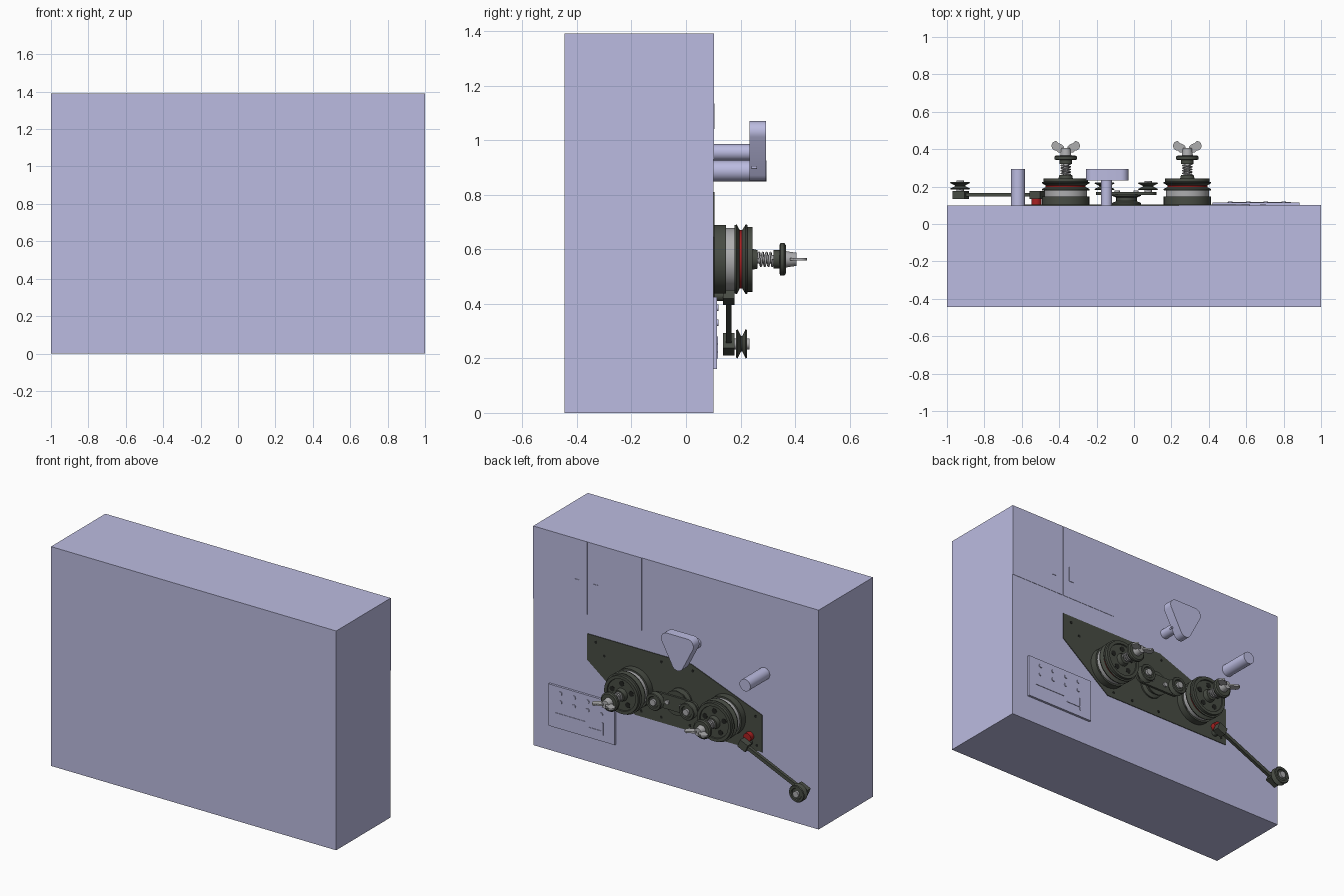
import bpy, bmesh, math
from mathutils import Vector

if "Cube" in bpy.data.objects:
    bpy.data.objects.remove(bpy.data.objects["Cube"], do_unlink=True)


def material(name, r, g, b):
    m = bpy.data.materials.new(name)
    m.use_nodes = True
    m.diffuse_color = (r, g, b, 1)
    m.node_tree.nodes["Principled BSDF"].inputs["Base Color"].default_value = (r, g, b, 1)
    return m


LAVENDER = material("lavender", .5, .5, .75)
DARK = material("dark olive metal", .065, .073, .058)
GREY = material("steel grey", .42, .42, .43)
RED = material("red", .4, .015, .015)
BLACK = material("hole black", .015, .016, .014)
BACK = .1  # y of the cabinet's rear wall


def finish(bm, name, mats, smooth=False):
    bmesh.ops.recalc_face_normals(bm, faces=bm.faces)
    me = bpy.data.meshes.new(name)
    bm.to_mesh(me)
    bm.free()
    ob = bpy.data.objects.new(name, me)
    bpy.context.collection.objects.link(ob)
    for m in mats:
        me.materials.append(m)
    if smooth:
        bpy.ops.object.select_all(action="DESELECT")
        ob.select_set(True)
        bpy.context.view_layer.objects.active = ob
        bpy.ops.object.shade_smooth_by_angle(angle=math.radians(35))
    return ob


def box(name, x0, x1, y0, y1, z0, z1, mat):
    bm = bmesh.new()
    bmesh.ops.create_cube(bm, size=1)
    for v in bm.verts:
        v.co = (x0 + (v.co.x + .5) * (x1 - x0), y0 + (v.co.y + .5) * (y1 - y0),
                z0 + (v.co.z + .5) * (z1 - z0))
    return finish(bm, name, [mat])


def lathe(name, x, z, profile, mat, sides=40, band=None, band_mat=None):
    """Turn (radius, y) points about an axis along y; band lists recoloured segments."""
    bm = bmesh.new()
    rings = []
    for r, y in profile:
        rings.append([bm.verts.new((x + r * math.cos(math.tau * i / sides), y,
                                    z + r * math.sin(math.tau * i / sides)))
                      for i in range(sides)])
    for s, (a, b) in enumerate(zip(rings, rings[1:])):
        for i in range(sides):
            j = (i + 1) % sides
            f = bm.faces.new((a[i], a[j], b[j], b[i]))
            f.material_index = int(s in (band or []))
    bm.faces.new(rings[0])
    bm.faces.new(rings[-1])
    return finish(bm, name, [mat, band_mat or mat], True)


def rod(name, x, z, r, y0, y1, mat, sides=32):
    return lathe(name, x, z, [(r, y0), (r, y1)], mat, sides)


def slab(name, outline, y0, y1, mat, smooth=False):
    """Extrude an (x, z) outline along y."""
    bm = bmesh.new()
    f = bm.faces.new([bm.verts.new((x, y0, z)) for x, z in outline])
    ext = bmesh.ops.extrude_face_region(bm, geom=[f])["geom"]
    bmesh.ops.translate(bm, vec=(0, y1 - y0, 0),
                        verts=[v for v in ext if isinstance(v, bmesh.types.BMVert)])
    return finish(bm, name, [mat], smooth)


def rounded(corners, r, steps=8):
    """Rounded outline round counter-clockwise corner centres."""
    pts = []
    n = len(corners)
    for k in range(n):
        p, c, q = (Vector(corners[(k + d) % n]) for d in (-1, 0, 1))
        a0 = math.atan2((c - p).y, (c - p).x) - math.pi / 2
        a1 = math.atan2((q - c).y, (q - c).x) - math.pi / 2
        turn = (a1 - a0) % math.tau
        for i in range(steps + 1):
            a = a0 + turn * i / steps
            pts.append((c.x + r * math.cos(a), c.y + r * math.sin(a)))
    return pts


# Cabinet and its two thin rear doors with pull tabs
box("cabinet", -1, 1, -.445, BACK, 0, 1.39, LAVENDER)
for side, x0, x1, tab in (("left", .622, 1, .69), ("right", .24, .618, .56)):
    box(side + "_door", x0, x1, BACK, BACK + .002, .93, 1.39, LAVENDER)
    box(side + "_door_tab", tab - .015, tab + .015, BACK, BACK + .005, 1.04, 1.135, LAVENDER)

# Control panel with raised buttons and ridges
box("control_panel", .42, .886, BACK, .114, .16, .425, LAVENDER)
for i in range(4):
    for j in range(2):
        rod("panel_button", .8 - i * .095, .385 - j * .055, .012, .113, .119, LAVENDER, 16)
box("panel_ridge", .62, .84, .113, .117, .25, .256, LAVENDER)
box("panel_ridge", .5, .6, .113, .117, .22, .226, LAVENDER)
box("panel_ridge", .5, .506, .113, .117, .2, .28, LAVENDER)

# Mounting plate and its screw holes
slab("mounting_plate", [(.62, .81), (.62, .644), (.285, .385), (-.607, .385),
                        (-.607, .62), (-.11, .81)], BACK, BACK + .004, DARK)
for x, z in ((.56, .77), (.5, .7), (.1, .77), (-.12, .77), (-.56, .6), (-.57, .42),
             (.1, .42), (-.1, .42), (.24, .42)):
    rod("plate_hole", x, z, .009, BACK, BACK + .005, BLACK, 16)

# Peg and triangular knob
rod("peg", -.62, .887, .038, BACK, .295, LAVENDER)
rod("knob_post", -.147, .955, .03, BACK, .24, LAVENDER)
slab("triangular_knob", rounded([(-.145, .89), (-.07, 1.03), (-.217, 1.03)], .04),
     .233, .293, LAVENDER, True)
rod("knob_set_screw", -.07, .9, .006, .24, .26, LAVENDER, 12)


def spring(x, z, y0, y1, radius, turns):
    cu = bpy.data.curves.new("spring", "CURVE")
    cu.dimensions = "3D"
    cu.bevel_depth = .0045
    cu.bevel_resolution = 1
    sp = cu.splines.new("POLY")
    n = turns * 16
    sp.points.add(n)
    for i, p in enumerate(sp.points):
        a = math.tau * i / 16
        p.co = (x + radius * math.cos(a), y0 + (y1 - y0) * i / n, z + radius * math.sin(a), 1)
    cu.materials.append(GREY)
    ob = bpy.data.objects.new("spring", cu)
    bpy.context.collection.objects.link(ob)
    bpy.ops.object.select_all(action="DESELECT")
    ob.select_set(True)
    bpy.context.view_layer.objects.active = ob
    bpy.ops.object.convert(target="MESH")


def wing_nut(x, z):
    lathe("wing_nut_body", x, z, [(.03, .365), (.024, .405)], GREY)
    for s in (-1, 1):
        # Flat ear tilted outward, lying in the horizontal plane
        bm = bmesh.new()
        bmesh.ops.create_cone(bm, cap_ends=True, segments=24, radius1=.026, radius2=.026, depth=.01)
        for v in bm.verts:
            stretch = 1.6 if v.co.x * s < 0 else 1
            v.co = (x + s * .05 + v.co.x * stretch, .418 + v.co.y - .012 * (stretch > 1),
                    z + v.co.z)
        finish(bm, "wing_nut_ear", [GREY], True)


# Two large reel drives with spring-loaded clamps
for x in (.285, -.365):
    z = .563
    rod("reel_base", x, z, .126, BACK, .146, DARK, 48)
    rod("reel_spacer", x, z, .115, .146, .178, GREY, 48)
    lathe("reel_pulley", x, z, [(.125, .178), (.128, .186), (.107, .197), (.107, .206),
                                (.128, .219), (.128, .224), (.119, .226), (.119, .243),
                                (.1, .243), (.098, .236)], DARK, 48, [2], RED)
    for i in range(5):
        a = math.tau * i / 5 + .3
        rod("reel_hole", x + .07 * math.cos(a), z + .07 * math.sin(a), .017, .235, .238, BLACK, 20)
    rod("spindle", x, z, .015, .236, .37, GREY)
    lathe("spindle_collar", x, z, [(.04, .236), (.034, .262)], DARK)
    spring(x, z, .264, .32, .024, 4)
    rod("clamp_hub", x, z, .034, .32, .343, DARK)
    lathe("clamp_disc", x, z, [(.05, .342), (.06, .346), (.06, .36), (.052, .366)], DARK)
    wing_nut(x, z)
    rod("base_set_screw", x + .085, z - .065, .014, .112, .147, BLACK, 16)


def guide_pulley(x, z, y):
    lathe("guide_pulley", x, z, [(.05, y), (.054, y + .005), (.028, y + .018), (.028, y + .022),
                                 (.054, y + .035), (.05, y + .04), (.036, y + .04),
                                 (.032, y + .034)], DARK)
    rod("guide_pulley_cap", x, z, .02, y - .01, y + .048, GREY, 24)


# Central tension rocker with two guide pulleys
lathe("rocker_base", -.04, .565, [(.077, BACK), (.077, .113), (.055, .122), (.055, .142),
                                  (.077, .15), (.077, .158)], DARK)
slab("rocker_bar", rounded([(-.157, .565 - .001), (.075, .564), (.075, .566), (-.157, .566)], .045),
     .156, .171, DARK, True)
for x in (.01, -.09):
    rod("rocker_bolt", x, .565, .014, .17, .18, GREY, 20)
for x in (.075, -.157):
    guide_pulley(x, .565, .182)

# Swinging tension arm with red bumper and end pulley
rod("bumper", -.522, .468, .027, BACK, .135, RED)
rod("arm_pivot", -.52, .43, .02, BACK, .15, DARK)
start, end = Vector((-.52, .156, .43)), Vector((-.93, .156, .25))


def along(name, p, q, width, depth):
    d = (q - p).normalized()
    n = Vector((-d.z, 0, d.x)) * width / 2
    corners = [p - n, q - n, q + n, p + n]
    slab(name, [(c.x, c.z) for c in corners], p.y - depth / 2, p.y + depth / 2, DARK)


step = (end - start).normalized()
along("arm_rod", start, end, .022, .02)
along("arm_clamp", start - step * .03, start + step * .03, .05, .042)
along("arm_end_block", end - step * .04, end + step * .03, .06, .042)
rod("arm_pulley_pin", end.x, end.z, .014, .15, .2, GREY, 20)
guide_pulley(end.x, .253, .184)
